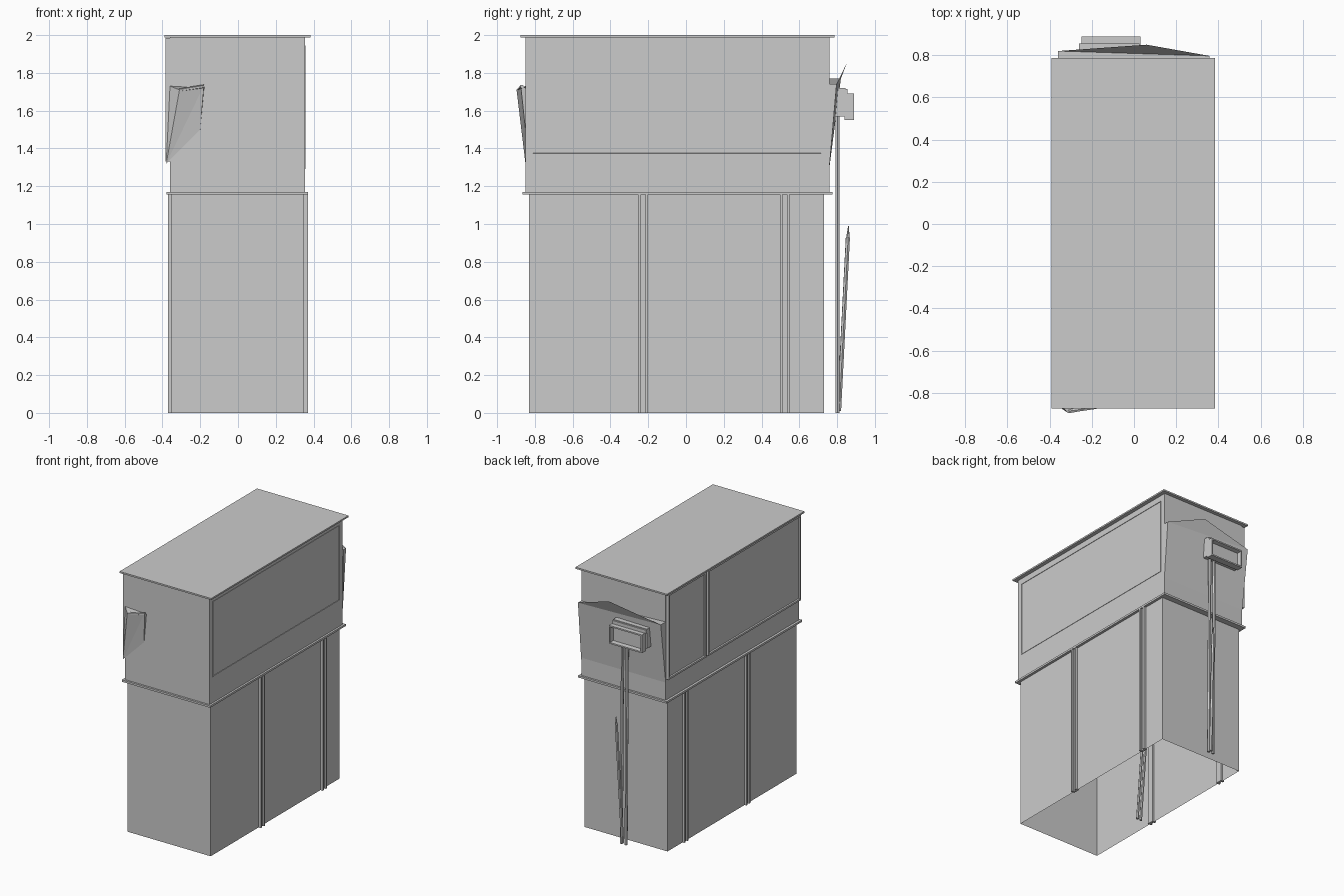
import bpy, bmesh
from mathutils import Vector

cube = bpy.data.objects.get("Cube")
if cube:
    bpy.data.objects.remove(cube)

grey = bpy.data.materials.new("plain_grey")
grey.use_nodes = True
grey.diffuse_color = (0.6, 0.6, 0.6, 1)
grey.node_tree.nodes["Principled BSDF"].inputs["Base Color"].default_value = (0.6, 0.6, 0.6, 1)


def finish(name, bm):
    mesh = bpy.data.meshes.new(name)
    bmesh.ops.recalc_face_normals(bm, faces=bm.faces)
    bm.to_mesh(mesh)
    bm.free()
    mesh.materials.append(grey)
    ob = bpy.data.objects.new(name, mesh)
    bpy.context.collection.objects.link(ob)
    return ob


def box(name, xs, ys, zs, recess=None, border=0.02, depth=0.01, open_dir=None):
    """Box from ranges, optionally with a recessed face or one open face."""
    bm = bmesh.new()
    bmesh.ops.create_cube(bm, size=1)
    for v in bm.verts:
        v.co = [r[0] if c < 0 else r[1] for c, r in zip(v.co, (xs, ys, zs))]
    bm.normal_update()
    if recess:
        face = [f for f in bm.faces if f.normal.dot(Vector(recess)) > 0.9]
        bmesh.ops.inset_region(bm, faces=face, thickness=border)
        bmesh.ops.inset_region(bm, faces=face, thickness=0.004, depth=-depth)
    if open_dir:
        gone = [f for f in bm.faces if f.normal.dot(Vector(open_dir)) > 0.9]
        bmesh.ops.delete(bm, geom=gone, context="FACES")
    return finish(name, bm)


def sheet(name, points, faces):
    bm = bmesh.new()
    verts = [bm.verts.new(p) for p in points]
    for f in faces:
        bm.faces.new([verts[i] for i in f])
    return finish(name, bm)


def pole(name, start, end, radius, tip=None):
    a, b = Vector(start), Vector(end)
    bm = bmesh.new()
    bmesh.ops.create_cone(bm, cap_ends=True, segments=6, radius1=radius,
                          radius2=radius if tip is None else tip, depth=(b - a).length)
    ob = finish(name, bm)
    ob.location = (a + b) / 2
    ob.rotation_euler = (b - a).to_track_quat("Z", "Y").to_euler()
    return ob


# Main body: hollow base, wider upper storey, ledge and roof
box("lower_body", (-0.355, 0.35), (-0.83, 0.73), (0, 1.16), open_dir=(0, 0, -1))
box("upper_body", (-0.36, 0.355), (-0.85, 0.76), (1.16, 1.99))
box("ledge", (-0.378, 0.37), (-0.865, 0.775), (1.155, 1.17))
box("roof_plate", (-0.39, 0.385), (-0.875, 0.787), (1.988, 2.0))

# Side panels: one framed panel on the left, two on the right
box("left_panel", (0.34, 0.358), (-0.815, 0.72), (1.37, 1.945),
    recess=(1, 0, 0), border=0.006, depth=0.012)
for name, ys in (("right_small_panel", (0.30, 0.755)), ("right_large_panel", (-0.845, 0.275))):
    box(name, (-0.383, -0.35), ys, (1.33, 1.985), recess=(-1, 0, 0), border=0.02)

# Channel columns along both long sides
for side, s in (("left", 1), ("right", -1)):
    for place, y in (("front", -0.227), ("rear", 0.523)):
        def span(inner, outer):
            return sorted((s * inner, s * outer))
        box(f"{side}_{place}_column_web", span(0.34, 0.358), (y - 0.02, y + 0.02), (0, 1.16))
        for k, off in enumerate((-0.019, 0.019)):
            box(f"{side}_{place}_column_flange_{k}", span(0.34, 0.37),
                (y + off - 0.007, y + off + 0.007), (0, 1.16))

# Loose cladding sheet bulging from the rear wall, with a bent top corner
sheet("rear_sheet",
      [(0.357, 0.758, 1.29), (-0.36, 0.758, 1.29), (-0.36, 0.82, 1.77), (0.357, 0.797, 1.74),
       (0.06, 0.85, 1.85), (-0.36, 0.758, 1.77), (0.357, 0.758, 1.74)],
      [(0, 1, 2, 3), (3, 2, 4), (0, 3, 6), (1, 5, 2), (6, 3, 2, 5)])

# Peeled corner of the front wall
sheet("front_peeled_flap",
      [(-0.38, -0.85, 1.32), (-0.31, -0.897, 1.71), (-0.18, -0.875, 1.735),
       (-0.2, -0.85, 1.5), (-0.18, -0.85, 1.72), (-0.36, -0.85, 1.73)],
      [(0, 1, 2), (0, 2, 3), (2, 4, 3), (0, 5, 1), (1, 5, 4, 2)])
pole("front_flap_rim", (-0.31, -0.887, 1.708), (-0.18, -0.868, 1.728), 0.01)

# Lamp housing on the rear: back plate, hollow box and lid
box("lamp_back", (-0.26, 0.025), (0.79, 0.845), (1.57, 1.72))
box("lamp_box", (-0.25, 0.03), (0.84, 0.89), (1.55, 1.69),
    recess=(0, 1, 0), border=0.015, depth=0.035)
box("lamp_lid", (-0.26, 0.025), (0.81, 0.855), (1.69, 1.715))

# Thin poles carrying the lamp, and a broken one leaning away
for k, x in enumerate((-0.055, -0.015)):
    pole(f"lamp_pole_{k}", (x, 0.803, 0), (x - 0.01, 0.803, 1.58), 0.012)
pole("broken_pole", (-0.03, 0.81, 0.01), (-0.01, 0.857, 0.93), 0.012)
pole("broken_pole_tip", (-0.01, 0.857, 0.92), (-0.01, 0.86, 0.99), 0.01, 0.002)

# Leaning struts inside the hollow base
for k, x in enumerate((-0.28, -0.25)):
    pole(f"inner_strut_{k}", (x, -0.26, 0.01), (x - 0.05, -0.26, 0.7), 0.01)
